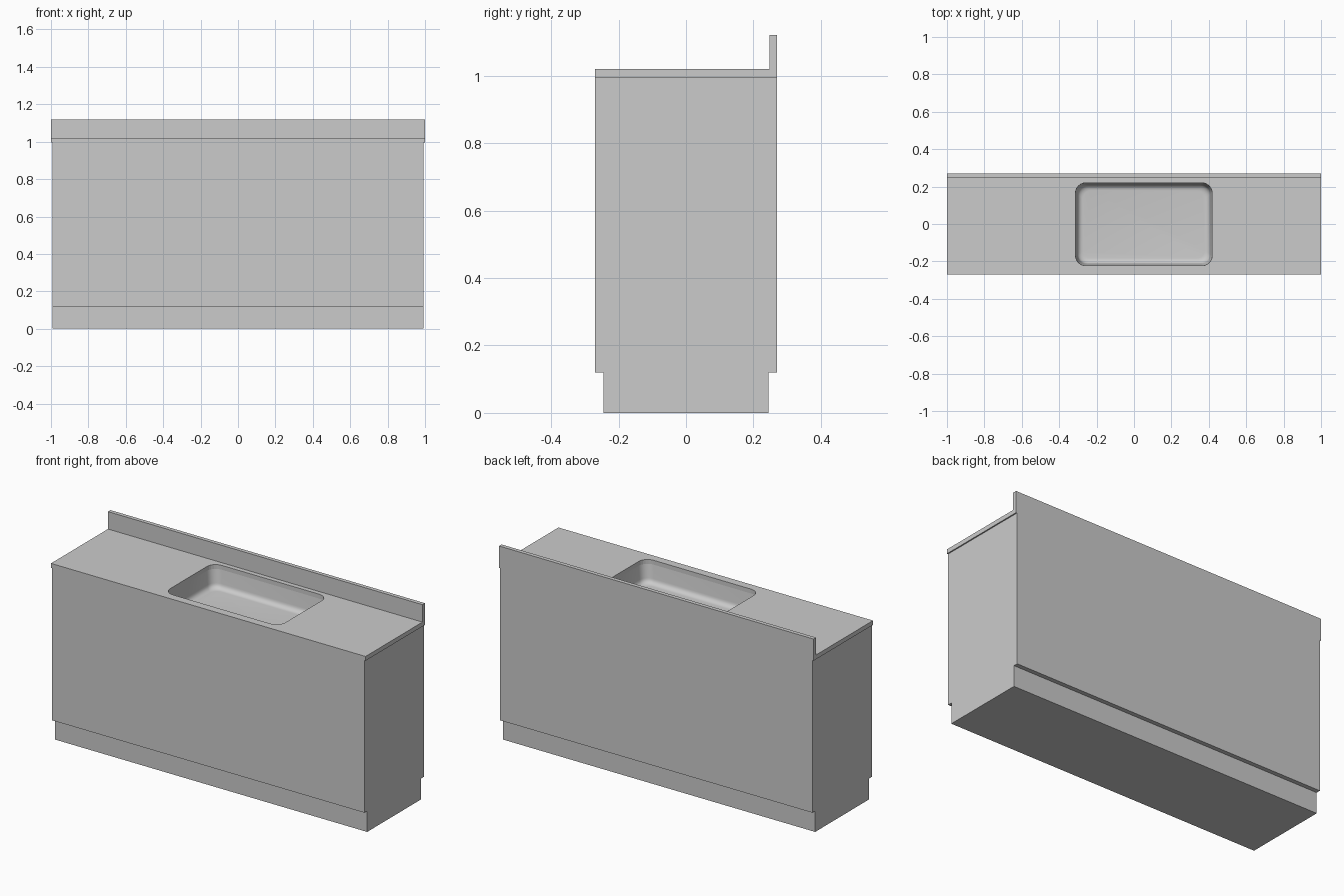
import bpy, bmesh, math

if "Cube" in bpy.data.objects:
    bpy.data.objects.remove(bpy.data.objects["Cube"])


def make_object(name, bm):
    bmesh.ops.recalc_face_normals(bm, faces=bm.faces)
    mesh = bpy.data.meshes.new(name)
    bm.to_mesh(mesh)
    bm.free()
    obj = bpy.data.objects.new(name, mesh)
    bpy.context.collection.objects.link(obj)
    return obj


def extrude_profile(name, profile, half, skip_top=None):
    """Prism along x from a y-z profile; skip_top leaves out the side at that height."""
    bm = bmesh.new()
    left = [bm.verts.new((-half, y, z)) for y, z in profile]
    right = [bm.verts.new((half, y, z)) for y, z in profile]
    bm.faces.new(left)
    bm.faces.new(right[::-1])
    n = len(profile)
    for i in range(n):
        j = (i + 1) % n
        if skip_top is not None and profile[i][1] == profile[j][1] == skip_top:
            continue
        bm.faces.new((left[i], left[j], right[j], right[i]))
    return make_object(name, bm)


def rounded_rect(bm, inset, z, radius=0.055, seg=6):
    """Ring of the sink outline, moved inwards by inset."""
    x0, x1, y0, y1 = -0.313 + inset, 0.418 - inset, -0.223 + inset, 0.22 - inset
    r = max(radius - inset * 0.3, 0.02)
    corners = [(x1 - r, y1 - r), (x0 + r, y1 - r), (x0 + r, y0 + r), (x1 - r, y0 + r)]
    ring = []
    for k, (cx, cy) in enumerate(corners):
        for s in range(seg + 1):
            a = math.pi / 2 * (k + s / seg)
            ring.append(bm.verts.new((cx + r * math.cos(a), cy + r * math.sin(a), z)))
    return ring


def loft(bm, rings):
    for a, b in zip(rings, rings[1:]):
        for i in range(len(a)):
            j = (i + 1) % len(a)
            bm.faces.new((a[i], a[j], b[j], b[i]))


def smooth(obj):
    bpy.ops.object.select_all(action='DESELECT')
    obj.select_set(True)
    bpy.context.view_layer.objects.active = obj
    bpy.ops.object.shade_smooth_by_angle(angle=math.radians(35))


TOP, UNDER = 1.02, 0.995

# Cabinet with recessed plinth at front and back, open under the countertop
extrude_profile("cabinet", [(-0.245, 0), (0.245, 0), (0.245, 0.12), (0.27, 0.12),
                            (0.27, UNDER), (-0.27, UNDER), (-0.27, 0.12), (-0.245, 0.12)],
                0.993, skip_top=UNDER)

# Countertop with upstand along the back
counter = extrude_profile("countertop", [(-0.27, UNDER), (0.27, UNDER), (0.27, 1.12),
                                         (0.247, 1.12), (0.247, TOP), (-0.27, TOP)], 1.0)

# Sink opening
bm = bmesh.new()
rings = [rounded_rect(bm, 0, 0.9), rounded_rect(bm, 0, 1.1)]
loft(bm, rings)
bm.faces.new(rings[0])
bm.faces.new(rings[1])
cutter = make_object("sink_cutter", bm)
cutter.hide_render = True
cutter.hide_set(True)
cut = counter.modifiers.new("sink_opening", 'BOOLEAN')
cut.operation = 'DIFFERENCE'
cut.solver = 'EXACT'
cut.object = cutter
smooth(counter)

# Sink basin with slightly tapered walls and a rounded bottom edge
bm = bmesh.new()
rings = [rounded_rect(bm, 0, UNDER), rounded_rect(bm, 0.01, 0.92)]
for s in range(1, 6):
    a = math.pi / 2 * s / 5
    rings.append(rounded_rect(bm, 0.01 + 0.03 * (1 - math.cos(a)), 0.92 - 0.03 * math.sin(a)))
loft(bm, rings)
bm.faces.new(rings[-1])
basin = make_object("sink_basin", bm)
# Basin is an open shell seen from above, so its floor must face up
floor = max(basin.data.polygons, key=lambda p: p.area)
if floor.normal.z < 0:
    basin.data.flip_normals()
smooth(basin)
